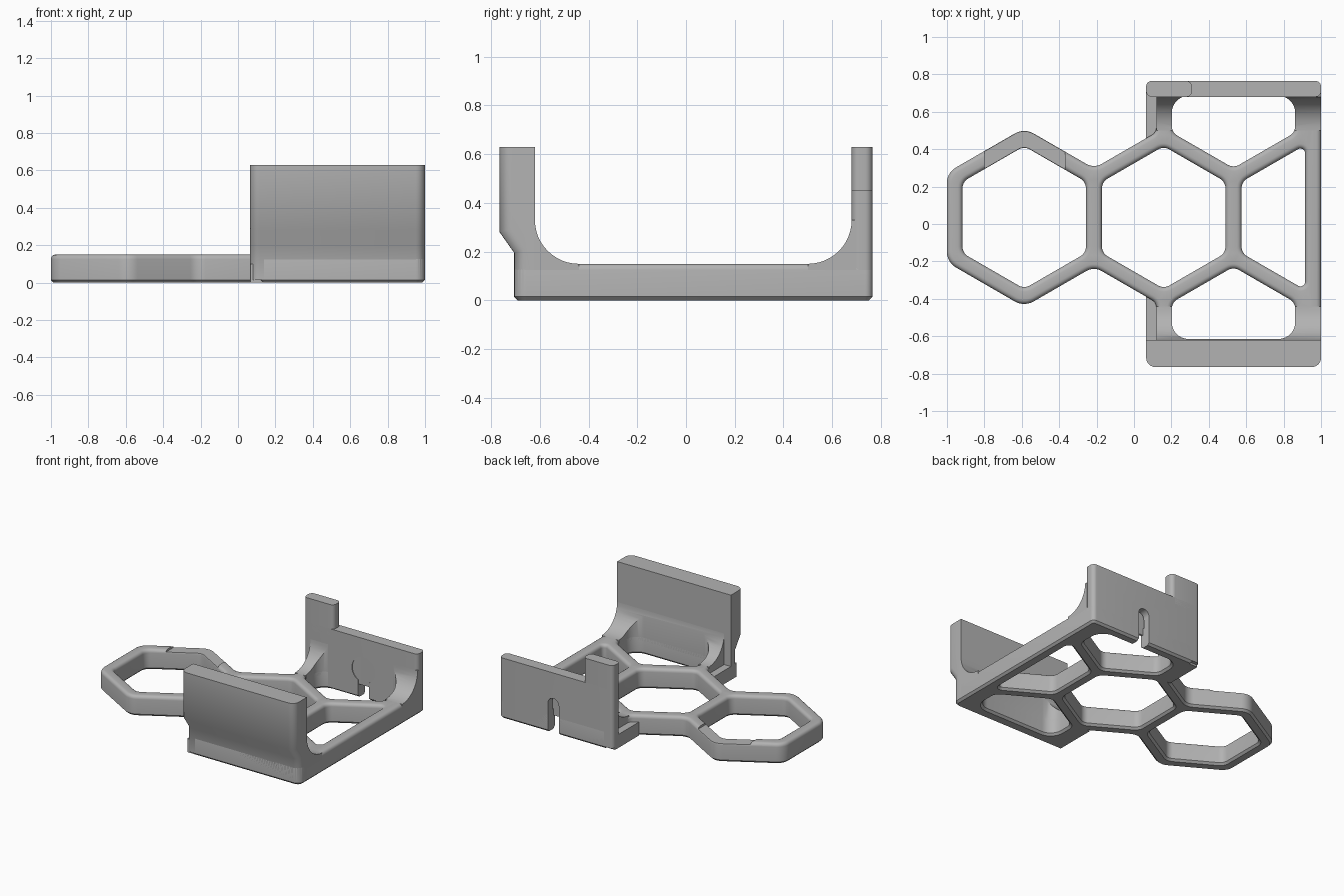
import bpy, bmesh, math
from mathutils import Vector

if "Cube" in bpy.data.objects:
    bpy.data.objects.remove(bpy.data.objects["Cube"])

grey = bpy.data.materials.new("matte_grey")
grey.use_nodes = True
grey.diffuse_color = (0.45, 0.45, 0.45, 1)
grey.node_tree.nodes["Principled BSDF"].inputs["Base Color"].default_value = grey.diffuse_color

CY = 0.035          # centre line of the honeycomb
TAN = math.tan(math.radians(30))
PITCH, HOLE, BAR = 0.746, 0.33, 0.084
HEIGHT, SOFT, CHAMFER = 0.15, 0.025, 0.015


def finish(bm, name):
    bmesh.ops.recalc_face_normals(bm, faces=bm.faces)
    mesh = bpy.data.meshes.new(name)
    bm.to_mesh(mesh)
    bm.free()
    obj = bpy.data.objects.new(name, mesh)
    bpy.context.collection.objects.link(obj)
    mesh.materials.append(grey)
    return obj


def rounded(corners, steps=7):
    """Counter-clockwise (x, y, radius) corners -> list of (point, outward normal)."""
    out = []
    for i, (x, y, r) in enumerate(corners):
        p = Vector((x, y))
        prev = Vector(corners[i - 1][:2])
        nxt = Vector(corners[(i + 1) % len(corners)][:2])
        d, b = (p - prev).normalized(), (nxt - p).normalized()
        half = (-d).angle(b) / 2
        centre = p + (b - d).normalized() * r / math.sin(half)
        n0, n1 = Vector((d.y, -d.x)), Vector((b.y, -b.x))
        side = 1 if d.cross(b) > 0 else -1
        for k in range(steps + 1):
            n = n0.slerp(n1, k / steps)
            out.append((centre + n * r * side, n))
    return out


def stack(name, outer, levels, holes=()):
    """Solid from outlines stacked at (inset, z) levels, capped at both ends."""
    bm = bmesh.new()
    ends = {0: [], len(levels) - 1: []}
    for loop, sign in [(outer, -1)] + [(h, 1) for h in holes]:
        rings = [[bm.verts.new((*(p + n * inset * sign), z)) for p, n in loop] for inset, z in levels]
        count = len(loop)
        for low, high in zip(rings, rings[1:]):
            for i in range(count):
                j = (i + 1) % count
                bm.faces.new((low[i], low[j], high[j], high[i]))
        for level in ends:
            ring = rings[level]
            ends[level] += [bm.edges.get((ring[i - 1], ring[i])) for i in range(count)]
    for edges in ends.values():
        bmesh.ops.triangle_fill(bm, use_beauty=True, edges=edges)
    return finish(bm, name)


def extrude_x(name, profile, x0, x1, round_if=None, radius=0.05):
    """Extrude a (y, z) profile along x, optionally rounding chosen end edges."""
    bm = bmesh.new()
    face = bm.faces.new([bm.verts.new((x0, y, z)) for y, z in profile])
    moved = bmesh.ops.extrude_face_region(bm, geom=[face])["geom"]
    bmesh.ops.translate(bm, vec=(x1 - x0, 0, 0), verts=[v for v in moved if isinstance(v, bmesh.types.BMVert)])
    if round_if:
        bmesh.ops.recalc_face_normals(bm, faces=bm.faces)
        edges = [e for e in bm.edges if abs(e.verts[0].co.x - e.verts[1].co.x) < 0.001
                 and all(round_if(v.co) for v in e.verts)]
        bmesh.ops.bevel(bm, geom=edges, offset=radius, segments=6, profile=0.5, affect='EDGES')
    return finish(bm, name)


def box(name, x0, x1, y0, y1, z0, z1, r=0.005):
    return stack(name, rounded([(x0, y0, r), (x1, y0, r), (x1, y1, r), (x0, y1, r)]), [(0, z0), (0, z1)])


def cylinder_y(name, x, y, z, r, depth):
    bm = bmesh.new()
    bmesh.ops.create_cone(bm, cap_ends=True, segments=32, radius1=r, radius2=r, depth=depth)
    for v in bm.verts:
        v.co = Vector((x + v.co.x, y + v.co.z, z + v.co.y))
    return finish(bm, name)


def cut(obj, cutters):
    bpy.context.view_layer.objects.active = obj
    for c in cutters:
        c.hide_render = True
        mod = obj.modifiers.new("cut", 'BOOLEAN')
        mod.operation, mod.solver, mod.object = 'DIFFERENCE', 'EXACT', c
        bpy.ops.object.modifier_apply(modifier=mod.name)


def hexagon(cx, half, r):
    side, tip = half * TAN, half * 2 / math.sqrt(3)
    return [(cx, CY - tip, r), (cx + half, CY - side, r), (cx + half, CY + side, r),
            (cx, CY + tip, r), (cx - half, CY + side, r), (cx - half, CY - side, r)]


def flip(corners):
    """Mirror across the honeycomb centre line, keeping the winding."""
    return [(x, 2 * CY - y, r) for x, y, r in reversed(corners)]


# Openings of the honeycomb
c1, c2 = -0.587, -0.587 + PITCH
c3, mid = c2 + PITCH, c2 + PITCH / 2
left3, right3 = c3 - HOLE, 0.915
s = HOLE * TAN
rise = s + (right3 - left3) * TAN
half_cell = [(left3, CY - s, 0.06), (right3, CY - rise, 0.025), (right3, CY + rise, 0.025), (left3, CY + s, 0.06)]
low = CY + 3 * s - HOLE * TAN + 2 * BAR * TAN + s * 0.0
tip_y = 0.299
back_cell = [(mid - HOLE, 0.685, 0.09), (mid - HOLE, tip_y + s, 0.06), (mid, tip_y, 0.06),
             (mid + HOLE, tip_y + s, 0.06), (mid + HOLE, 0.685, 0.09)]
front_cell = flip(back_cell)
holes = [rounded(h) for h in (hexagon(c1, HOLE, 0.06), hexagon(c2, HOLE, 0.06), half_cell, back_cell, front_cell)]

# Outer outline of the frame, back half then front half
big = HOLE + BAR
tip, side = big * 2 / math.sqrt(3), big * TAN
joint_x = (c1 + c2) / 2
joint_y = CY + tip - (joint_x - c1) * TAN
edge_x = 0.12
edge_y = joint_y + (edge_x - joint_x) * TAN
inner = [(edge_x, edge_y, 0.05), (joint_x, joint_y, 0.08), (c1, CY + tip, 0.1), (c1 - big, CY + side, 0.1)]
outline = ([(1, 0.765, 0.03), (edge_x, 0.765, 0.02)] + inner + flip(inner)
           + [(edge_x, -0.705, 0.02), (1, -0.705, 0.05)])
levels = [(CHAMFER, 0), (0, CHAMFER)]
for k in range(5):
    a = math.radians(22.5 * k)
    levels.append((SOFT * (1 - math.cos(a)), HEIGHT - SOFT + SOFT * math.sin(a)))
frame = stack("honeycomb_frame", rounded(outline), levels, holes)

# Walls at the back and front
back_wall = box("back_wall", 0.065, 1, 0.68, 0.765, CHAMFER, 0.45, 0.03)
back_tab = box("back_tab", 0.065, 0.31, 0.68, 0.765, 0.4, 0.63, 0.03)
front_wall = extrude_x("front_wall", [(-0.62, CHAMFER), (-0.705, CHAMFER), (-0.705, 0.195), (-0.765, 0.28),
                                      (-0.765, 0.63), (-0.62, 0.63)], 0.065, 1, lambda co: co.y < -0.7)

# Concave fillets joining the rails to the walls
R = 0.18
fillets = []
for name, wall_y, sign, cell in (("back_fillet", 0.68, -1, back_cell), ("front_fillet", -0.62, 1, front_cell)):
    arc = []
    for k in range(13):
        a = math.radians(7.5 * k)
        arc.append((wall_y + sign * R * (1 - math.cos(a)), HEIGHT + R - R * math.sin(a)))
    arc += [(wall_y + sign * R, 0.1), (wall_y - sign * 0.02, 0.1), (wall_y - sign * 0.02, HEIGHT + R)]
    fillets.append(extrude_x(name, arc, edge_x, 1))
    cutter = stack("cell_cutter", rounded(cell), [(0, -0.1), (0, 0.6)])
    cut(fillets[-1], [cutter])
    bpy.data.objects.remove(cutter)

# Opening through the front wall foot follows the front cell
cell_cutter = stack("cell_cutter", holes[4], [(0, -0.1), (0, 0.12)])
cut(front_wall, [cell_cutter])

# Low lips beside the left rails
lips = [box("back_lip", 0.065, 0.16, 0.457, 0.74, 0, 0.1),
        box("front_lip", 0.065, 0.16, -0.69, -0.387, 0, 0.1)]

# Screw slot with a round recess on the inside
slot_x, slot_z = 0.555, 0.215
slot = box("slot_cutter", slot_x - 0.045, slot_x + 0.045, 0.6, 0.9, -0.1, slot_z)
slot_top = cylinder_y("slot_top_cutter", slot_x, 0.75, slot_z, 0.045, 0.3)
recess = cylinder_y("recess_cutter", slot_x, 0.68, slot_z, 0.095, 0.06)
cut(back_wall, [slot, slot_top, recess])
cut(frame, [slot])

# Shallow step on the back tip of the free cell
step = box("step_cutter", -0.8, -0.37, 0.28, 0.6, 0.135, 0.3)
cut(frame, [step])
for helper in (cell_cutter, slot, slot_top, recess, step):
    bpy.data.objects.remove(helper)

# Smooth the curved faces, keep the edges crisp
bpy.ops.object.select_all(action='DESELECT')
for obj in [frame, back_wall, back_tab, front_wall] + fillets + lips:
    obj.select_set(True)
bpy.context.view_layer.objects.active = frame
bpy.ops.object.shade_smooth_by_angle(angle=math.radians(35))
